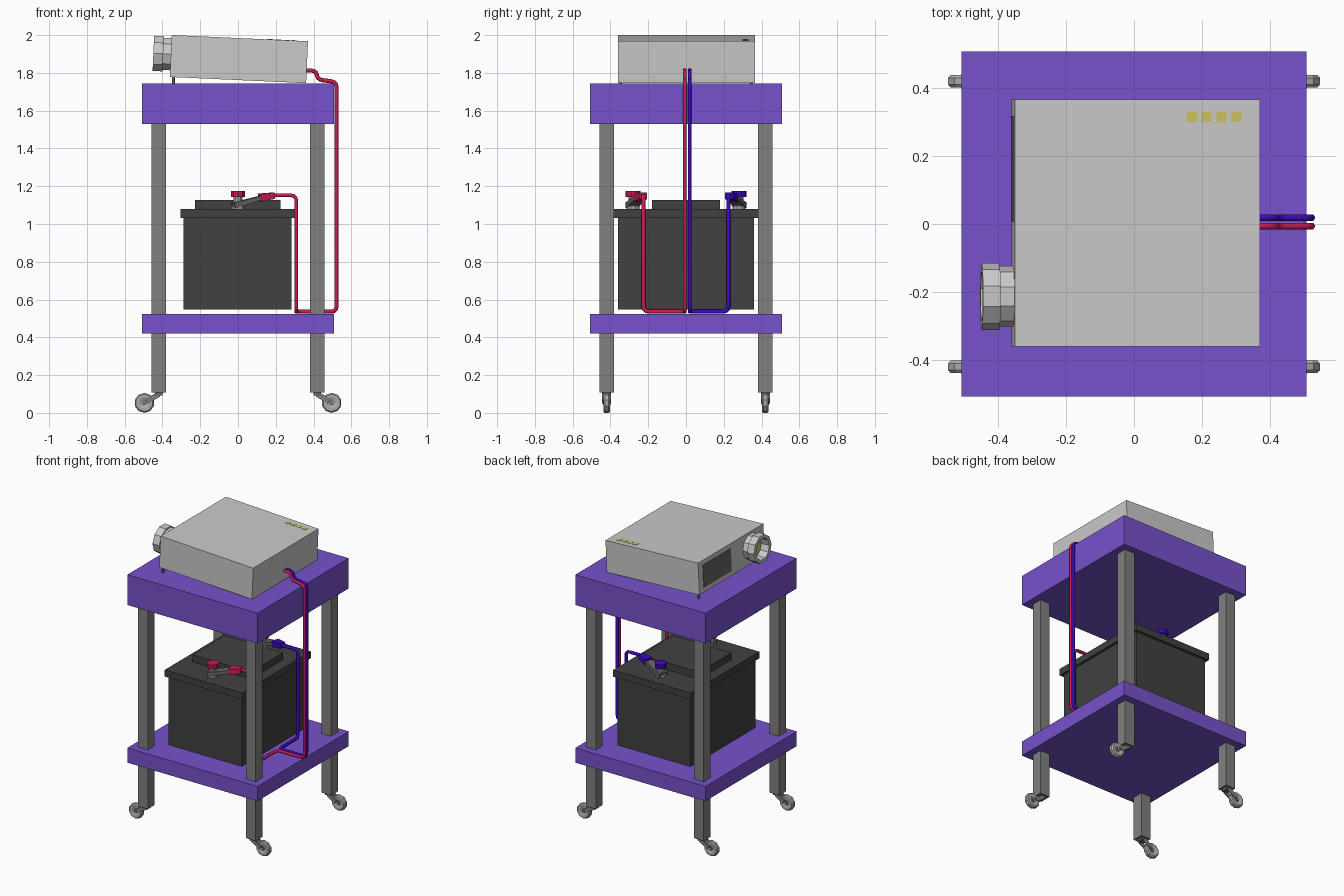
import bpy, bmesh, math
from mathutils import Matrix, Vector

if "Cube" in bpy.data.objects:
    bpy.data.objects.remove(bpy.data.objects["Cube"])


def mat(name, rgb):
    m = bpy.data.materials.new(name)
    lin = [((c / 255 + 0.055) / 1.055) ** 2.4 for c in rgb]
    m.diffuse_color = (*lin, 1)
    m.use_nodes = True
    m.node_tree.nodes["Principled BSDF"].inputs["Base Color"].default_value = m.diffuse_color
    return m


PURPLE = mat("purple shelf", (119, 82, 204))
STEEL = mat("leg grey", (128, 128, 128))
DARK = mat("battery charcoal", (65, 65, 65))
LIGHT = mat("casing light grey", (202, 202, 202))
CASTER = mat("caster grey", (170, 170, 170))
VENT = mat("vent grey", (100, 100, 100))
RED = mat("cable red", (200, 28, 82))
BLUE = mat("cable blue", (62, 8, 192))
YELLOW = mat("pale yellow", (206, 194, 96))
I4 = Matrix.Identity(4)


def finish(name, bm, material, m=I4):
    bmesh.ops.transform(bm, matrix=m, verts=bm.verts)
    bmesh.ops.recalc_face_normals(bm, faces=bm.faces)
    me = bpy.data.meshes.new(name)
    bm.to_mesh(me)
    bm.free()
    me.materials.append(material)
    ob = bpy.data.objects.new(name, me)
    bpy.context.collection.objects.link(ob)
    return ob


def box(name, lo, hi, material, m=I4):
    lo, hi = Vector(lo), Vector(hi)
    bm = bmesh.new()
    bmesh.ops.create_cube(bm, size=1)
    size = Matrix.Diagonal((*(hi - lo), 1))
    return finish(name, bm, material, m @ Matrix.Translation((lo + hi) / 2) @ size)


def lathe(name, profile, material, m=I4, n=10):
    """Spin (radius, height) points around z; the end rings are capped."""
    bm = bmesh.new()
    rings = [[bm.verts.new((r * math.cos(2 * math.pi * (i + 0.5) / n),
                            r * math.sin(2 * math.pi * (i + 0.5) / n), h))
              for i in range(n)] for r, h in profile]
    for a, b in zip(rings, rings[1:]):
        for i in range(n):
            j = (i + 1) % n
            bm.faces.new((a[i], a[j], b[j], b[i]))
    bm.faces.new(rings[0])
    bm.faces.new(rings[-1])
    return finish(name, bm, material, m)


def beam(name, a, b, w, h, material, taper=1.0):
    """Bar of width w (sideways) and thickness h from a to b."""
    a, b = Vector(a), Vector(b)
    d = (b - a).normalized()
    side = Vector((0, 0, 1)).cross(d).normalized()
    up = d.cross(side)
    bm = bmesh.new()
    bmesh.ops.create_cube(bm, size=1)
    for v in bm.verts:
        k = taper if v.co.x > 0 else 1
        p = b if v.co.x > 0 else a
        v.co = p + side * v.co.y * w * k + up * v.co.z * h * k
    return finish(name, bm, material)


def cable(name, pts, material, r=0.011, bend=0.03):
    pts = [Vector(p) for p in pts]
    path = [pts[0]]
    for p, c, q in zip(pts, pts[1:], pts[2:]):     # rounded corners
        s = c + (p - c).normalized() * min(bend, (p - c).length / 2)
        e = c + (q - c).normalized() * min(bend, (q - c).length / 2)
        for t in (0, 0.33, 0.67, 1):
            path.append(s * (1 - t) ** 2 + c * 2 * t * (1 - t) + e * t * t)
    path.append(pts[-1])
    cu = bpy.data.curves.new(name, 'CURVE')
    cu.dimensions = '3D'
    cu.bevel_depth = r
    cu.bevel_resolution = 1
    cu.use_fill_caps = True
    sp = cu.splines.new('POLY')
    sp.points.add(len(path) - 1)
    for v, p in zip(sp.points, path):
        v.co = (*p, 1)
    cu.materials.append(material)
    ob = bpy.data.objects.new(name, cu)
    bpy.context.collection.objects.link(ob)


T = Matrix.Translation

# Shelves
box("top_shelf", (-.507, -.507, 1.53), (.507, .507, 1.743), PURPLE)
box("bottom_shelf", (-.507, -.507, .42), (.507, .507, .524), PURPLE)

# Legs with outward-facing casters
for sx in (-1, 1):
    for sy in (-1, 1):
        x, y = sx * .42, sy * .42
        box("leg", (x - .038, y - .038, .108), (x + .038, y + .038, 1.535), STEEL)
        box("caster_stem", (x - .02, y - .024, .092), (x + .02, y + .024, .11), VENT)
        for s in (-1, 1):
            beam("caster_fork", (x, y + s * .02, .098),
                 (x + sx * .062, y + s * .02, .062), .008, .028, STEEL)
        wheel = T((sx * .496, y, .053)) @ Matrix.Rotation(math.pi / 2, 4, 'X')
        lathe("caster_wheel", [(.014, -.012), (.03, -.018), (.046, -.018), (.053, -.01),
                               (.053, .01), (.046, .018), (.03, .018), (.014, .012)],
              CASTER, wheel, 10)
        lathe("caster_axle", [(.013, -.02), (.013, .02)], STEEL, wheel, 8)

# Battery
box("battery_body", (-.288, -.361, .547), (.282, .361, 1.035), DARK)
box("battery_lid", (-.304, -.381, 1.032), (.3, .381, 1.079), DARK)
box("battery_top_block", (-.228, -.18, 1.075), (.225, .18, 1.128), DARK)

# Terminals, clamps and cables
for name, s, col, ye in (("red", -1, RED, -.006), ("blue", 1, BLUE, .019)):
    y = s * .28
    lathe(name + "_terminal_post", [(.034, 1.075), (.034, 1.095), (.024, 1.1), (.024, 1.145)],
          CASTER, T((0, y, 0)))
    lathe(name + "_terminal_cap", [(.04, 1.143), (.04, 1.174)], col, T((0, y, 0)))
    beam(name + "_clamp_arm", (-.025, s * .287, 1.098), (.135, s * .245, 1.142),
         .07, .03, VENT, .7)
    beam(name + "_clamp_grip", (.115, s * .25, 1.14), (.188, s * .228, 1.15), .055, .042, col, .8)
    yb = s * .225
    cable(name + "_cable", [(.16, s * .232, 1.15), (.2, yb, 1.152), (.309, yb, 1.152),
                            (.309, yb, .536), (.309, ye, .536), (.522, ye, .536),
                            (.522, ye, 1.752), (.42, ye, 1.765), (.415, ye, 1.812),
                            (.34, ye, 1.814)], col)

# Projector, nose tilted up
P = T((.005, .003, 1.873)) @ Matrix.Rotation(math.radians(2.6), 4, 'Y')
box("projector_case", (-.361, -.363, -.111), (.361, .363, .111), LIGHT, P)
box("projector_vent", (-.364, .005, -.078), (-.355, .315, .078), VENT, P)
for i in range(4):
    cx = .16 + i * .0437
    box("projector_button", (cx - .015, .297, .105), (cx + .015, .327, .113), YELLOW, P)
for s in (-1, 1):
    lathe("projector_foot", [(.009, 1.74), (.009, 1.80)], STEEL, T((-.342, s * .347, 0)), 8)

# Lens barrel, focus ring and glass
L = P @ T((-.36, -.216, .01)) @ Matrix.Rotation(-math.pi / 2, 4, 'Y')
lathe("lens_barrel", [(.089, -.01), (.089, .042), (.098, .042), (.098, .094),
                      (.074, .094), (.066, .03)], LIGHT, L)
lathe("lens_glass", [(.067, .031), (.067, .036)], YELLOW, L)
